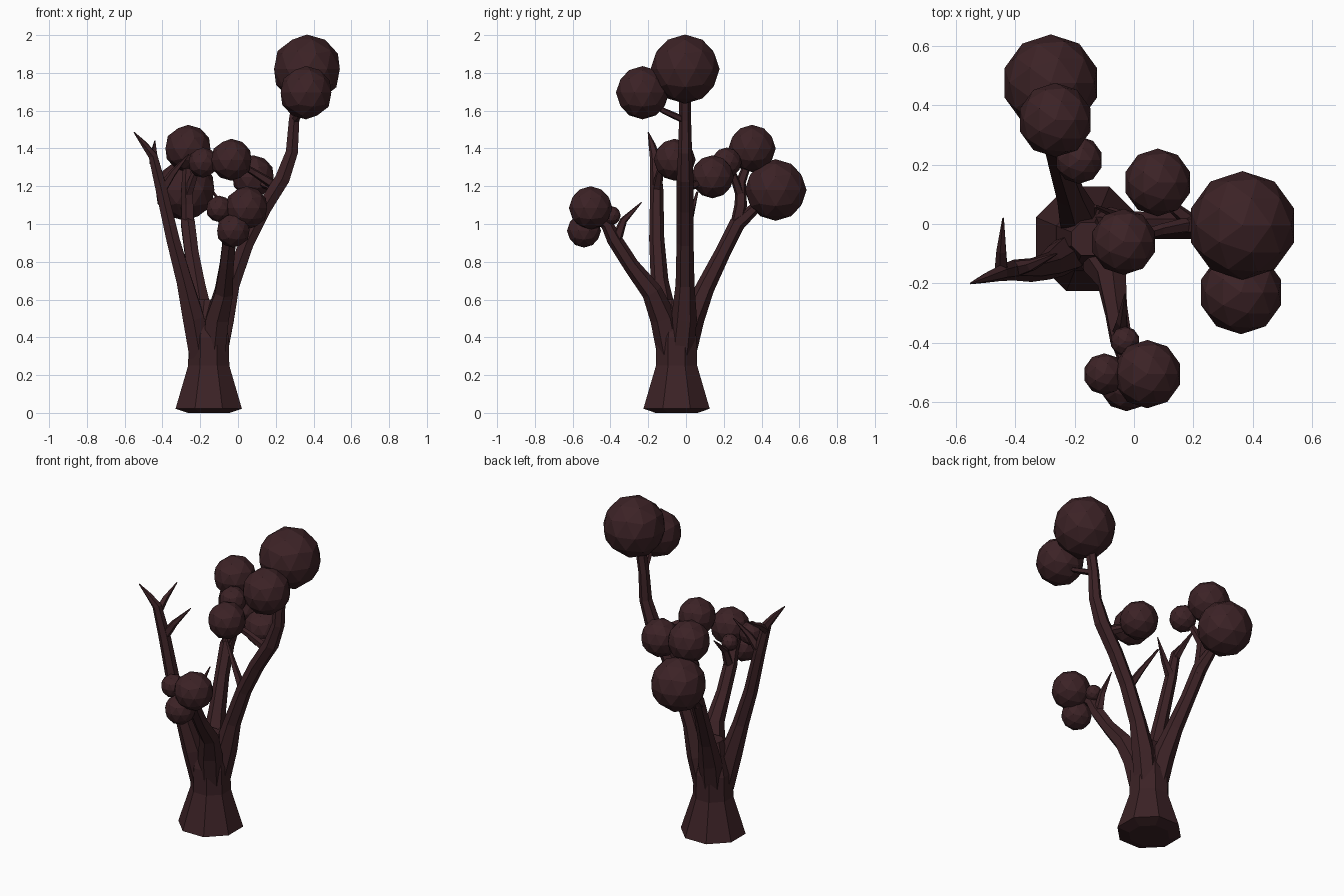
import bpy, bmesh, math
from mathutils import Vector

bark = bpy.data.materials.new("dark_bark")
bark.diffuse_color = (0.045, 0.016, 0.019, 1)


def finish(bm, name):
    bmesh.ops.recalc_face_normals(bm, faces=bm.faces)
    me = bpy.data.meshes.new(name)
    bm.to_mesh(me)
    bm.free()
    me.materials.append(bark)
    ob = bpy.data.objects.new(name, me)
    bpy.context.collection.objects.link(ob)
    return ob


def limb(name, pts, sides=6):
    """Tapered low-poly tube through (x, y, z, radius) points."""
    bm = bmesh.new()
    P = [Vector(p[:3]) for p in pts]
    rings = []
    for i, p in enumerate(P):
        t = (P[min(i + 1, len(P) - 1)] - P[max(i - 1, 0)]).normalized()
        v = t.cross(Vector((1, 0, 0))).normalized()
        u = v.cross(t)
        ring = []
        for k in range(sides):
            a = 2 * math.pi * (k + 0.5) / sides
            ring.append(bm.verts.new(p + (u * math.cos(a) + v * math.sin(a)) * pts[i][3]))
        rings.append(ring)
    for r, s in zip(rings, rings[1:]):
        for k in range(sides):
            bm.faces.new((r[k], r[(k + 1) % sides], s[(k + 1) % sides], s[k]))
    bm.faces.new(rings[0])
    bm.faces.new(rings[-1])
    return finish(bm, name)


# trunk: flared foot with a waist, forking above
limb("trunk", [(-.155, -.05, 0, .12), (-.155, -.05, .022, .19), (-.155, -.05, .25, .118),
               (-.155, -.05, .4, .115), (-.155, -.05, .6, .06)], 8)

# main boughs
limb("right_bough", [(-.12, -.03, .3, .07), (-.08, -.01, .5, .068), (-.035, -.005, .68, .05),
                     (.045, -.005, .9, .045), (.135, -.005, 1.08, .045), (.235, -.005, 1.24, .045),
                     (.285, -.005, 1.38, .037), (.297, -.005, 1.55, .032), (.33, -.005, 1.75, .03)])
limb("front_bough", [(-.13, -.08, .3, .07), (-.11, -.12, .5, .07), (-.075, -.18, .64, .055),
                     (-.06, -.29, .78, .042), (-.045, -.38, .92, .04), (-.035, -.42, 1.0, .033),
                     (-.02, -.5, 1.06, .02)])
limb("back_bough", [(-.17, -.02, .3, .07), (-.19, .03, .5, .068), (-.215, .1, .66, .05),
                    (-.245, .19, .84, .042), (-.265, .27, 1.0, .042), (-.275, .36, 1.08, .03),
                    (-.28, .43, 1.14, .02)])
limb("left_bough", [(-.2, -.08, .3, .065), (-.235, -.11, .5, .065), (-.285, -.14, .7, .047),
                    (-.345, -.155, .92, .04), (-.405, -.155, 1.18, .035), (-.45, -.165, 1.36, .027),
                    (-.495, -.18, 1.42, .018), (-.55, -.2, 1.485, .003)])

# offshoots and bare twigs
TWIGS = [
    [(-.265, .26, .96, .035), (-.265, .29, 1.1, .035), (-.27, .29, 1.22, .028), (-.265, .34, 1.36, .02)],
    [(-.268, .29, 1.15, .028), (-.23, .25, 1.26, .02), (-.19, .22, 1.32, .014)],
    [(.3, -.01, 1.55, .02), (.34, -.12, 1.6, .016), (.36, -.2, 1.66, .014)],
    [(.2, 0, 1.19, .03), (.14, .05, 1.21, .022), (.09, .12, 1.24, .018)],
    [(.2, 0, 1.2, .028), (.09, -.02, 1.27, .02), (-.01, -.05, 1.33, .016)],
    [(.04, -.005, .88, .028), (-.04, .02, 1.02, .018), (-.13, .06, 1.17, .006)],
    [(-.445, -.165, 1.32, .025), (-.445, -.09, 1.38, .018), (-.44, .02, 1.44, .003)],
    [(-.405, -.155, 1.18, .03), (-.345, -.14, 1.27, .02), (-.26, -.1, 1.37, .003)],
    [(-.045, -.375, .9, .033), (-.04, -.33, 1.02, .02), (-.03, -.235, 1.115, .003)],
]
for i, t in enumerate(TWIGS):
    limb(f"twig_{i + 1}", t, 5)

# faceted foliage balls: x, y, z, radius
BALLS = [
    (.365, -.005, 1.82, .183), (.36, -.23, 1.695, .141),
    (-.28, .475, 1.18, .163), (-.265, .35, 1.4, .125), (-.185, .215, 1.325, .08),
    (.08, .14, 1.25, .114), (-.035, -.06, 1.34, .111),
    (.045, -.505, 1.085, .115), (-.025, -.54, .965, .09), (-.1, -.505, 1.08, .07),
    (-.03, -.395, 1.045, .05),
]
for i, (x, y, z, r) in enumerate(BALLS):
    bm = bmesh.new()
    bmesh.ops.create_icosphere(bm, subdivisions=2, radius=r)
    finish(bm, f"foliage_ball_{i + 1}").location = (x, y, z)
